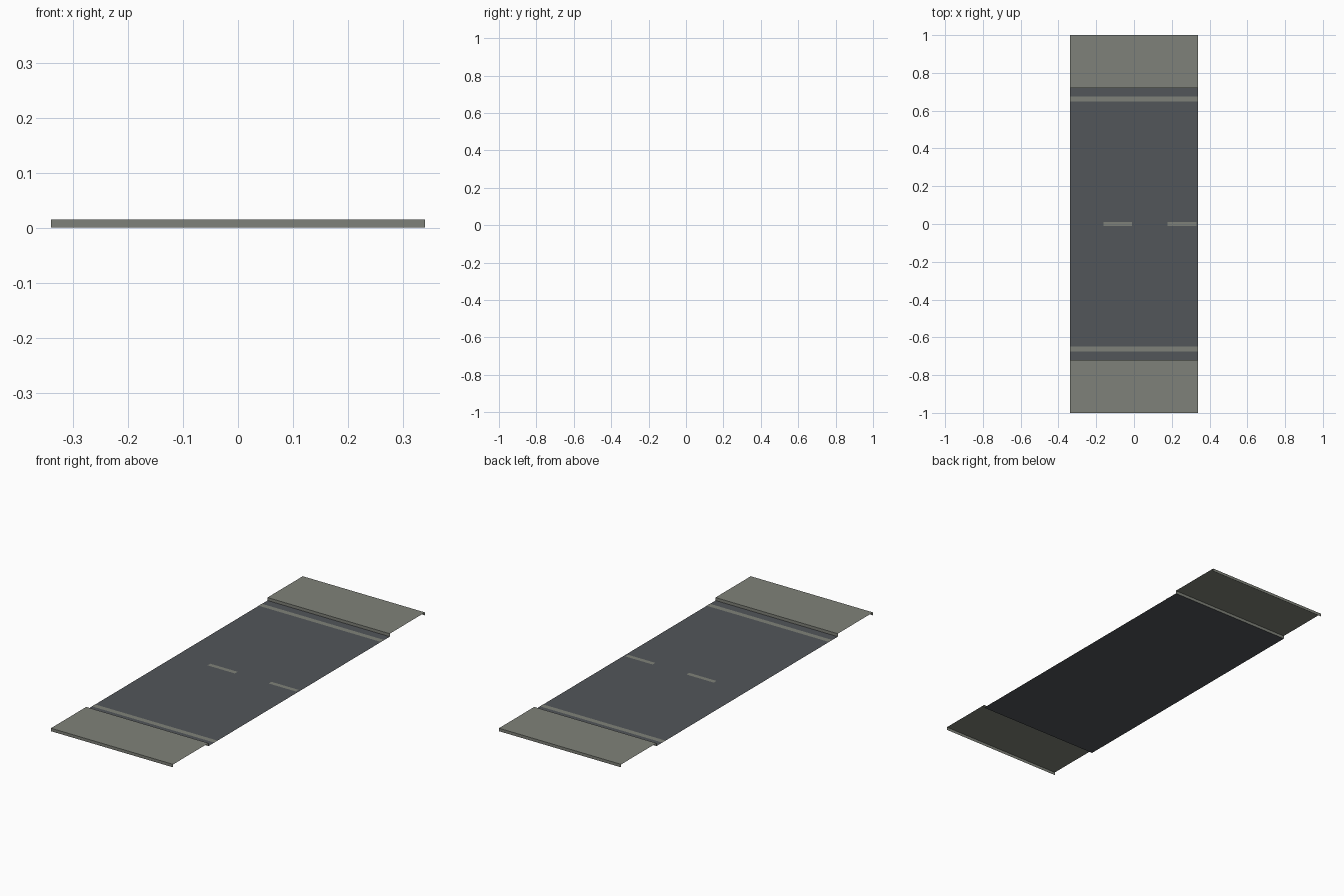
import bpy

if "Cube" in bpy.data.objects:
    bpy.data.objects.remove(bpy.data.objects["Cube"])

HALF_X = 0.34      # half the tile length along the road
KERB_Y = 0.72      # road edge
END_Y = 1.0        # outer pavement edge
KERB_Z = 0.015     # pavement height
PAINT_Z = 0.0008   # road markings sit just above the tarmac


def material(name, rgb):
    m = bpy.data.materials.new(name)
    m.diffuse_color = (*rgb, 1.0)
    m.use_nodes = True
    m.node_tree.nodes["Principled BSDF"].inputs["Base Color"].default_value = m.diffuse_color
    return m


tarmac = material("dark_tarmac", (0.085, 0.092, 0.102))
concrete = material("grey_concrete", (0.212, 0.222, 0.192))


def strip(name, profile, x0, x1, mat):
    """Open sheet: a (y, z) profile swept from x0 to x1, without end caps."""
    verts = [(x, y, z) for y, z in profile for x in (x0, x1)]
    faces = [(2 * i, 2 * i + 1, 2 * i + 3, 2 * i + 2)
             for i in range(len(profile) - 1)]
    mesh = bpy.data.meshes.new(name)
    mesh.from_pydata(verts, [], faces)
    mesh.materials.append(mat)
    obj = bpy.data.objects.new(name, mesh)
    bpy.context.collection.objects.link(obj)
    return obj


# Road surface
strip("road_surface", [(-KERB_Y, 0), (KERB_Y, 0)], -HALF_X, HALF_X, tarmac)

# Pavements: outer wall, top and kerb face, open underneath and at the sides
for side, y0, y1 in (("front", -END_Y, -KERB_Y), ("back", KERB_Y, END_Y)):
    strip(side + "_pavement",
          [(y0, 0), (y0, KERB_Z), (y1, KERB_Z), (y1, 0)],
          -HALF_X, HALF_X, concrete)

# Solid edge lines
for side, y in (("front", -0.662), ("back", 0.662)):
    strip(side + "_edge_line", [(y - 0.013, PAINT_Z), (y + 0.013, PAINT_Z)],
          -HALF_X, HALF_X, concrete)

# Centre line dashes
for side, x in (("left", -0.162), ("right", 0.178)):
    strip(side + "_centre_dash", [(-0.011, PAINT_Z), (0.011, PAINT_Z)],
          x, x + 0.152, concrete)
